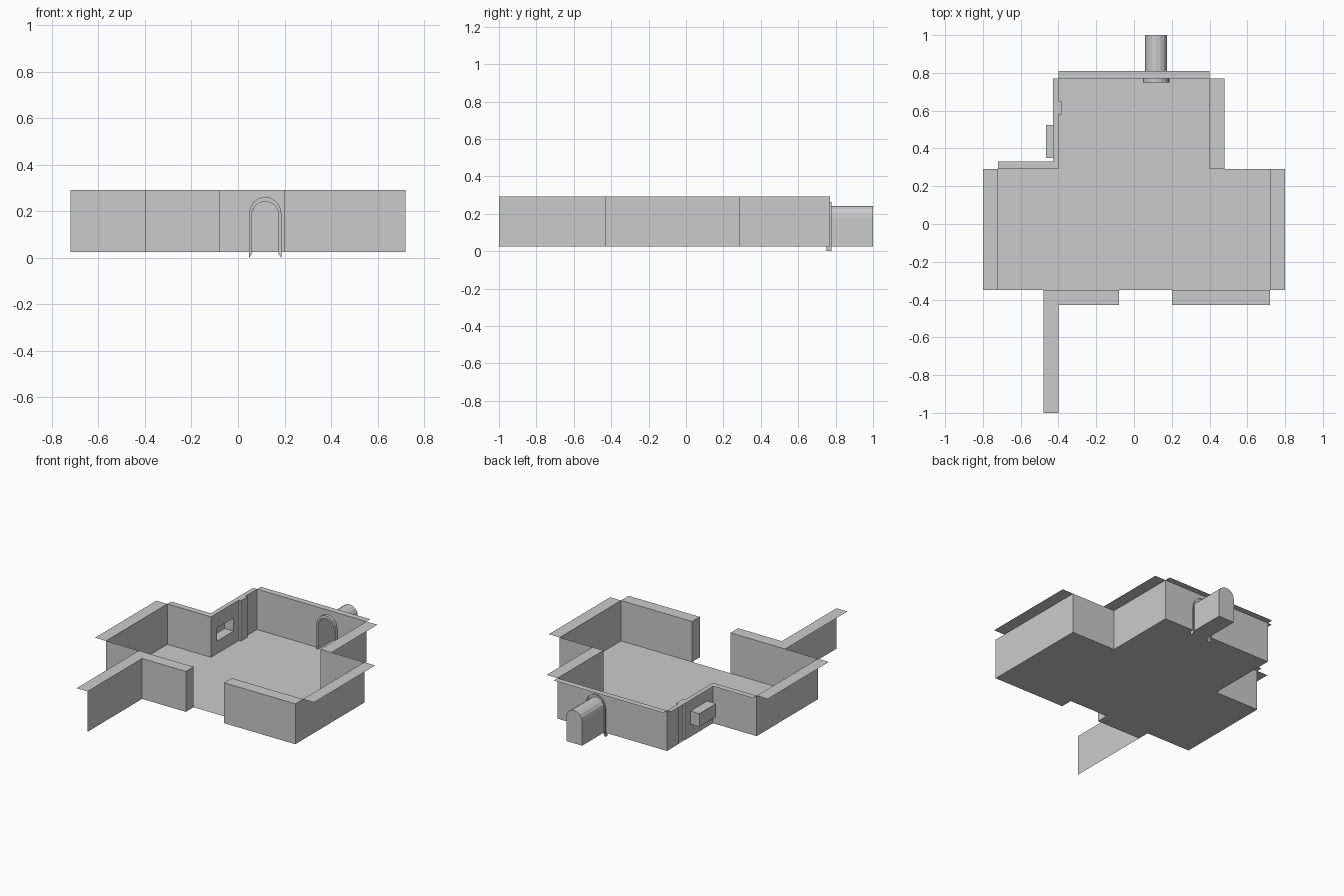
import bpy, bmesh
from math import sin, cos, pi

if "Cube" in bpy.data.objects:
    bpy.data.objects.remove(bpy.data.objects["Cube"])

Z0, Z1 = 0.025, 0.292          # floor level and wall top
BACK, ARCH_X = 0.77, 0.117


def mesh(name, polys):
    """Object made of flat polygons, corners welded."""
    bm = bmesh.new()
    for p in polys:
        bm.faces.new([bm.verts.new(v) for v in p])
    bmesh.ops.remove_doubles(bm, verts=bm.verts, dist=0.0001)
    me = bpy.data.meshes.new(name)
    bm.to_mesh(me)
    bm.free()
    ob = bpy.data.objects.new(name, me)
    bpy.context.collection.objects.link(ob)
    return ob


def wall(a, b, z0=Z0, z1=Z1):
    return [(*a, z0), (*b, z0), (*b, z1), (*a, z1)]


def walls(path):
    return [wall(a, b) for a, b in zip(path, path[1:])]


def rect(x0, x1, y0, y1, z=Z1):
    return [(x0, y0, z), (x1, y0, z), (x1, y1, z), (x0, y1, z)]


def arch(half, foot, spring, top, n=8):
    """Arch outline in x, z from the left foot to the right foot."""
    pts = [(ARCH_X - half * cos(pi * i / n),
            spring + (top - spring) * sin(pi * i / n)) for i in range(n + 1)]
    return [(ARCH_X - half, foot)] + pts + [(ARCH_X + half, foot)]


# Floor, running under the two thick front walls
outline = [(-.72, -.35), (-.40, -.35), (-.40, -.43), (-.08, -.43), (-.08, -.35),
           (.20, -.35), (.20, -.43), (.72, -.43), (.72, .29), (.40, .29),
           (.40, BACK), (-.40, BACK), (-.40, .29), (-.72, .29)]
mesh("floor", [[(x, y, Z0) for x, y in outline]])

# Walls of the right half, with the thick front wall
mesh("right_walls", walls([(.72, -.35), (.20, -.35), (.20, -.43), (.72, -.43),
                           (.72, .29), (.40, .29), (.40, BACK)]))

# Left front wall, its end and the long wing wall
mesh("left_front_walls", walls([(-.72, -.35), (-.08, -.35), (-.08, -.43),
                                (-.40, -.43), (-.40, -1)]))
mesh("left_walls", walls([(-.72, -.35), (-.72, .29), (-.40, .29)]))

# Left back wall with window opening and hollow pilaster
A, B, WZ0, WZ1 = .35, .525, .108, .195
X, XW = -.40, -.465
mesh("window_wall",
     walls([(X, .29), (X, A)]) +
     [wall((X, A), (X, B), Z0, WZ0), wall((X, A), (X, B), WZ1, Z1)] +
     walls([(X, B), (X, .58), (-.385, .58), (-.385, .65), (X, .65), (X, BACK)]))
mesh("window_recess",
     [wall((X, A), (XW, A), WZ0, WZ1), wall((XW, A), (XW, B), WZ0, WZ1),
      wall((XW, B), (X, B), WZ0, WZ1),
      rect(XW, X, A, B, WZ0), rect(XW, X, A, B, WZ1)])

# Back wall with arched doorway cut out of its outline
door = arch(.058, Z0, .185, .242)
mesh("back_wall", [[(-.40, BACK, Z0)] + [(x, BACK, z) for x, z in door] +
                   [(.40, BACK, Z0), (.40, BACK, Z1), (-.40, BACK, Z1)]])

# Closed arched passage behind the doorway
loop = list(zip(door, door[1:] + door[:1]))
mesh("passage", [[(a[0], BACK, a[1]), (b[0], BACK, b[1]),
                  (b[0], 1, b[1]), (a[0], 1, a[1])] for a, b in loop] +
     [[(x, 1, z) for x, z in door]])

# Arched trim around the doorway
outer, inner = arch(.070, 0, .185, .263), arch(.058, .015, .185, .242)
YF, YB = .75, .777
trim = []
for i in range(len(outer) - 1):
    (a, b), (c, d) = outer[i:i + 2], inner[i:i + 2]
    trim += [[(a[0], YF, a[1]), (b[0], YF, b[1]), (d[0], YF, d[1]), (c[0], YF, c[1])],
             [(a[0], YF, a[1]), (a[0], YB, a[1]), (b[0], YB, b[1]), (b[0], YF, b[1])],
             [(c[0], YF, c[1]), (d[0], YF, d[1]), (d[0], YB, d[1]), (c[0], YB, c[1])]]
for o, n in ((outer[0], inner[0]), (outer[-1], inner[-1])):
    trim.append([(o[0], YF, o[1]), (n[0], YF, n[1]), (n[0], YB, n[1]), (o[0], YB, o[1])])
mesh("door_trim", trim)

# Flat ledges on top of the walls
ledges = {
    "right_ledge": (.72, .80, -.35, .29), "left_ledge": (-.80, -.72, -.35, .29),
    "right_front_ledge": (.20, .72, -.43, -.35),
    "left_front_ledge": (-.40, -.08, -.43, -.35),
    "wing_ledge": (-.48, -.40, -1, -.35), "right_back_ledge": (.40, .48, .29, BACK),
    "back_ledge": (-.40, .40, BACK, .81), "left_back_ledge": (-.72, -.40, .29, .33),
    "window_ledge": (-.43, -.40, .33, BACK), "pilaster_ledge": (-.40, -.385, .58, .65)}
for name, r in ledges.items():
    mesh(name, [rect(*r)])
